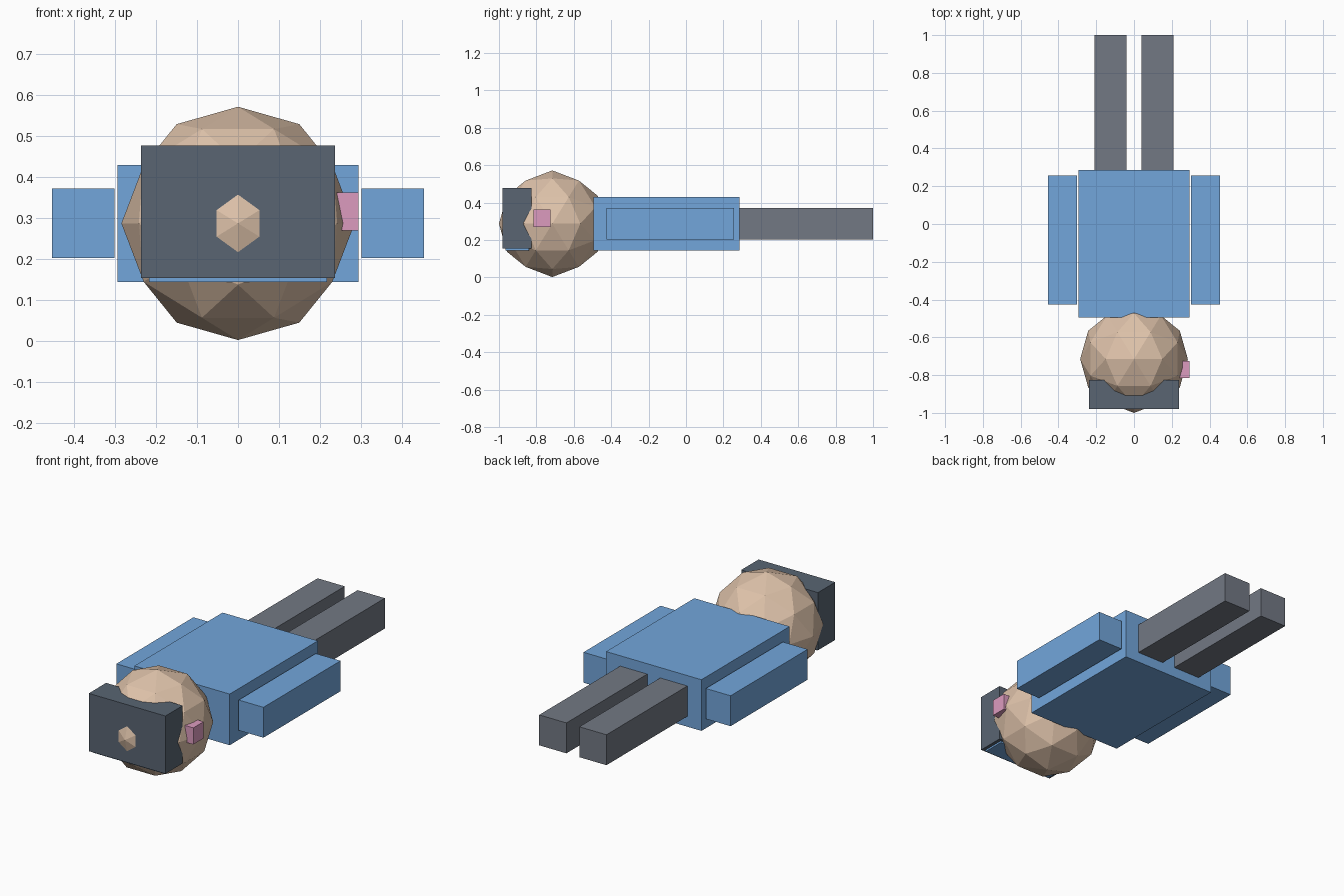
import bpy, bmesh, math
from mathutils import Matrix

if "Cube" in bpy.data.objects:
    bpy.data.objects.remove(bpy.data.objects["Cube"])


def material(name, rgb):
    m = bpy.data.materials.new(name)
    m.diffuse_color = (*rgb, 1)
    m.use_nodes = True
    m.node_tree.nodes["Principled BSDF"].inputs["Base Color"].default_value = m.diffuse_color
    return m


BLUE = material("blue_cloth", (0.17, 0.38, 0.71))
GREY = material("grey_cloth", (0.17, 0.19, 0.23))
DARK = material("dark_mask", (0.10, 0.13, 0.17))
SKIN = material("skin", (0.73, 0.54, 0.40))
PINK = material("pink", (0.72, 0.33, 0.52))


def add_object(name, bm, mat):
    mesh = bpy.data.meshes.new(name)
    bm.to_mesh(mesh)
    bm.free()
    mesh.materials.append(mat)
    ob = bpy.data.objects.new(name, mesh)
    bpy.context.collection.objects.link(ob)
    return ob


def box(name, x, y, z, mat):
    """Box spanning the given (low, high) ranges."""
    bm = bmesh.new()
    bmesh.ops.create_cube(bm, size=1)
    spans = (x, y, z)
    bmesh.ops.scale(bm, vec=[abs(b - a) for a, b in spans], verts=bm.verts)
    ob = add_object(name, bm, mat)
    ob.location = [(a + b) / 2 for a, b in spans]
    return ob


# Torso
box("torso", (-0.295, 0.295), (-0.495, 0.285), (0.144, 0.43), BLUE)

# Arms and legs, mirrored left and right
for side, s in (("left", -1), ("right", 1)):
    box(side + "_arm", (s * 0.302, s * 0.455), (-0.425, 0.256), (0.202, 0.372), BLUE)
    box(side + "_leg", (s * 0.04, s * 0.208), (0.285, 1.0), (0.202, 0.372), GREY)

# Low-poly head, turned so an edge of the icosahedron faces each axis
bm = bmesh.new()
turn = Matrix.Rotation(-math.atan2(1, (1 + math.sqrt(5)) / 2), 4, 'Y')
bmesh.ops.create_icosphere(bm, subdivisions=2, radius=0.285, matrix=turn)
head = add_object("head", bm, SKIN)
head.location = (0, -0.715, 0.287)

# Face mask with a blue lining peeking out below
box("face_mask", (-0.237, 0.237), (-0.98, -0.827), (0.154, 0.477), DARK)
box("mask_lining", (-0.218, 0.218), (-0.965, -0.84), (0.144, 0.46), BLUE)

# Ear tag on the right side of the head
box("ear_tag", (0.205, 0.294), (-0.815, -0.724), (0.27, 0.363), PINK)
